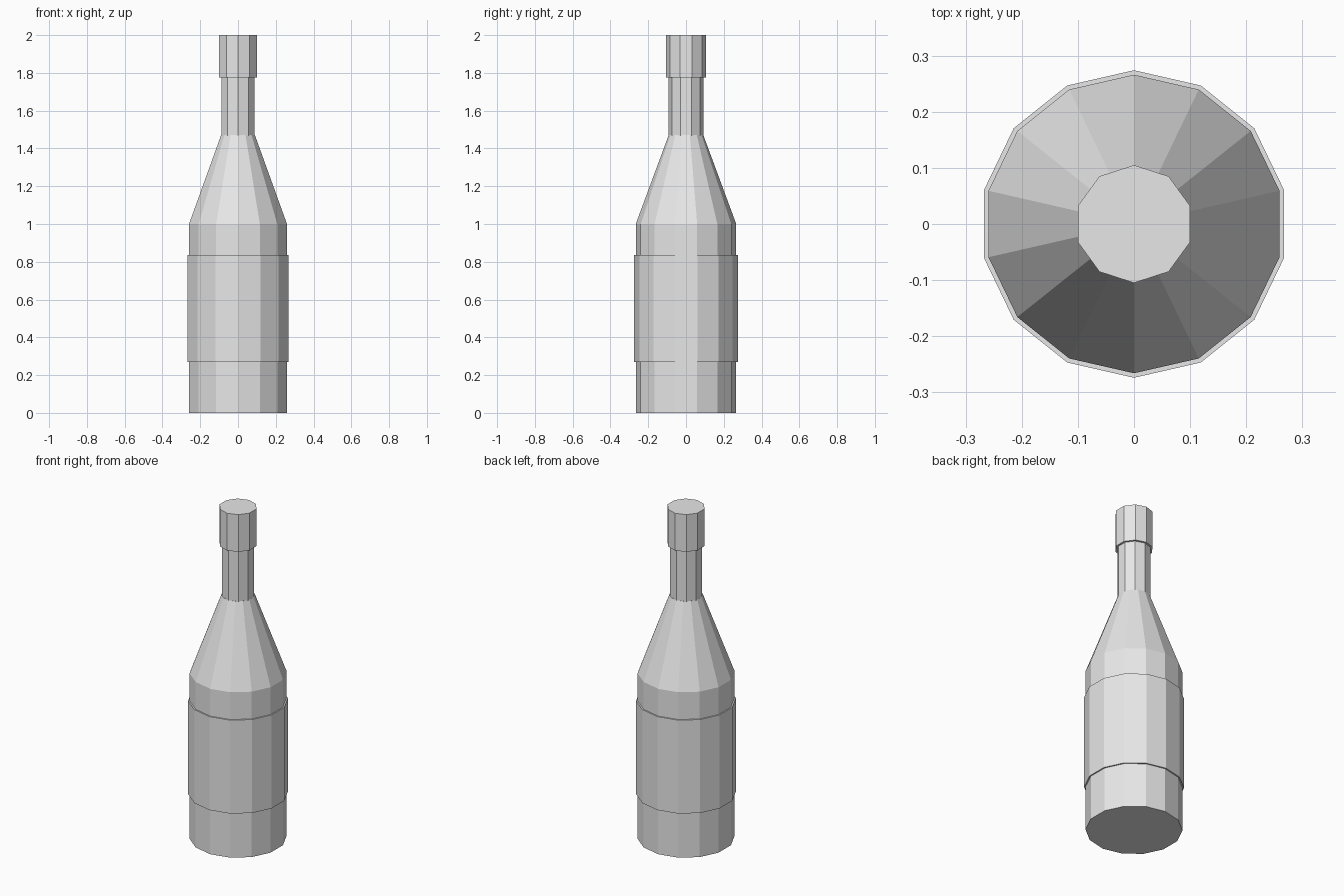
import bpy
import bmesh
from math import sin, cos, tau

if "Cube" in bpy.data.objects:
    bpy.data.objects.remove(bpy.data.objects["Cube"], do_unlink=True)

grey = bpy.data.materials.new("light_grey")
grey.use_nodes = True
colour = (0.8, 0.8, 0.8, 1.0)
grey.diffuse_color = colour
grey.node_tree.nodes["Principled BSDF"].inputs["Base Color"].default_value = colour


def lathe(name, sides, profile):
    """Closed flat-shaded solid from (radius, height) rings, bottom to top."""
    bm = bmesh.new()
    rings = [[bm.verts.new((r * sin(tau * i / sides), r * cos(tau * i / sides), z))
              for i in range(sides)] for r, z in profile]
    for low, high in zip(rings, rings[1:]):
        for i in range(sides):
            j = (i + 1) % sides
            bm.faces.new((low[i], low[j], high[j], high[i]))
    bm.faces.new(rings[0])
    bm.faces.new(rings[-1])
    bmesh.ops.recalc_face_normals(bm, faces=bm.faces)
    mesh = bpy.data.meshes.new(name)
    bm.to_mesh(mesh)
    bm.free()
    mesh.materials.append(grey)
    obj = bpy.data.objects.new(name, mesh)
    bpy.context.collection.objects.link(obj)
    return obj


# Main bottle with its tapering shoulder
lathe("bottle_body", 14, [(0.266, 0), (0.266, 1.0), (0.092, 1.47)])
# Raised label band around the body
lathe("label_band", 14, [(0.274, 0.27), (0.274, 0.835)])
# Narrow neck and wider cap
lathe("neck", 10, [(0.093, 1.465), (0.093, 1.78)])
lathe("cap", 10, [(0.105, 1.775), (0.105, 2.0)])
